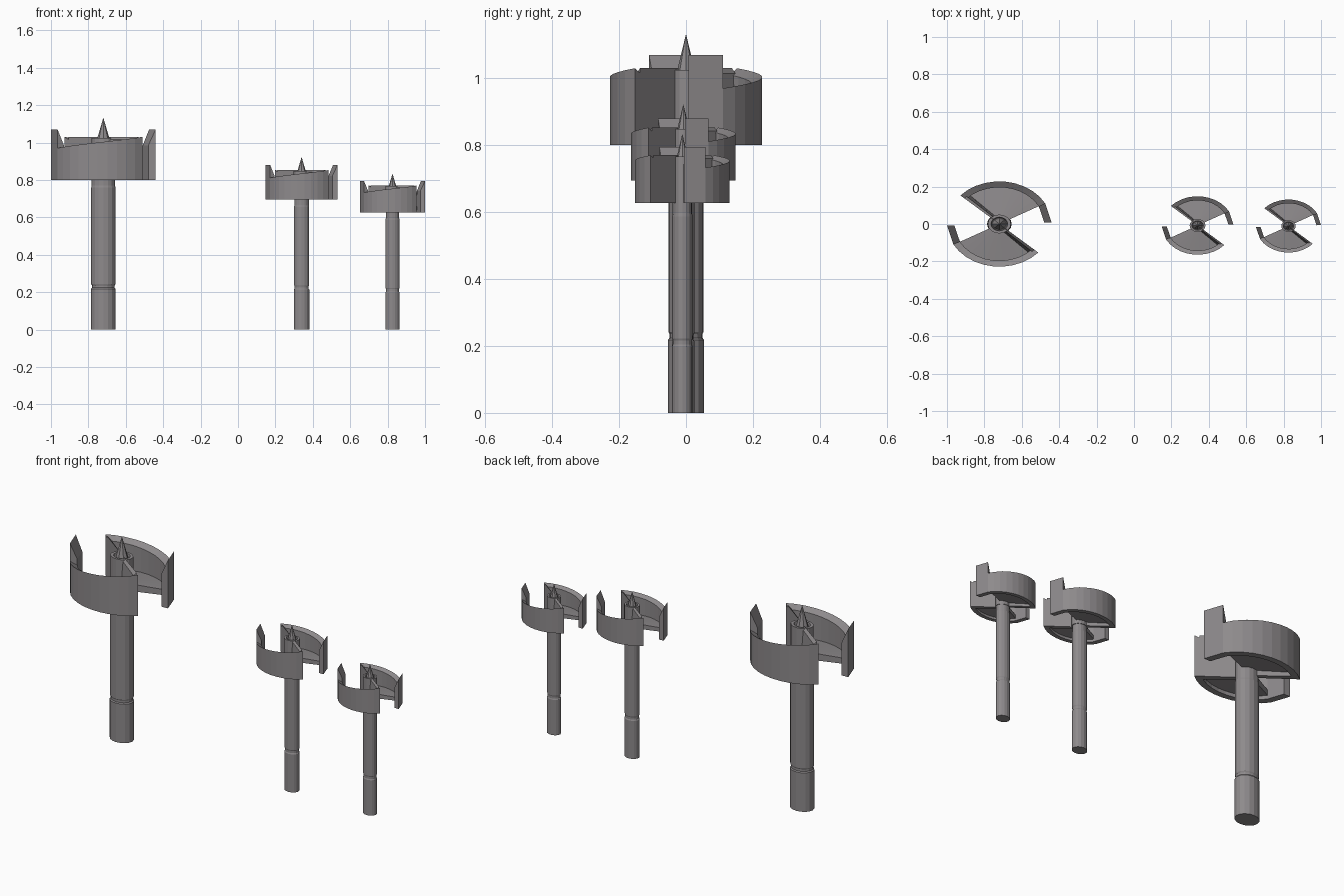
import bpy, bmesh
from math import sin, cos, radians, pi

if "Cube" in bpy.data.objects:
    bpy.data.objects.remove(bpy.data.objects["Cube"])

STEEL = (0.27, 0.255, 0.262)
steel = bpy.data.materials.new("grey steel")
steel.use_nodes = True
steel.diffuse_color = (*STEEL, 1)
steel.node_tree.nodes["Principled BSDF"].inputs["Base Color"].default_value = (*STEEL, 1)

RX, RY = 0.28, 0.228      # head radii of the largest bit
SQUASH = RY / RX          # bits are slightly oval
INNER = 0.86              # inner wall radius as a share of the outer


def polar(r, deg, z):
    a = radians(deg)
    return (RX * r * cos(a), RY * r * sin(a), z)


def sweep(bm, sections):
    """Join a row of equal cross-sections into a closed solid."""
    rings = [[bm.verts.new(p) for p in s] for s in sections]
    n = len(rings[0])
    for a, b in zip(rings, rings[1:]):
        for i in range(n):
            j = (i + 1) % n
            bm.faces.new((a[i], a[j], b[j], b[i]))
    bm.faces.new(rings[0])
    bm.faces.new(rings[-1])


def lathe(bm, profile, sides):
    """Revolve (radius, height) pairs around the bit's axis."""
    sweep(bm, [[(r * cos(2 * pi * i / sides), SQUASH * r * sin(2 * pi * i / sides), z)
                for i in range(sides)] for r, z in profile])


def finish(name, bm, location, scale=1.0):
    bmesh.ops.recalc_face_normals(bm, faces=bm.faces)
    mesh = bpy.data.meshes.new(name)
    bm.to_mesh(mesh)
    bm.free()
    mesh.materials.append(steel)
    ob = bpy.data.objects.new(name, mesh)
    ob.location = location
    ob.scale = (scale,) * 3
    bpy.context.collection.objects.link(ob)


def wall_section(deg, top, drop):
    """Rim slice with a sharp outer edge bevelled down to the inside."""
    return [polar(1, deg, 0), polar(1, deg, top),
            polar(INNER, deg, top - drop), polar(INNER, deg, 0)]


def cutter_half(bm, turn):
    start, end, steps = 29, 138, 10
    angles = [start + (end - start) * i / steps for i in range(steps + 1)]
    # curved rim rising towards the cutting lip
    sweep(bm, [wall_section(a + turn, 0.17 + 0.06 * i / steps, 0.02)
               for i, a in enumerate(angles)])
    # straight spur tooth ahead of the rim
    sweep(bm, [wall_section(a + turn, 0.27, 0.085) for a in (2, start)])
    # thin floor
    sweep(bm, [[polar(0.15, a + turn, 0.03), polar(0.15, a + turn, 0.07),
                polar(0.9, a + turn, 0.05), polar(0.9, a + turn, 0.02)]
               for a in angles])
    # radial cutting lip, sloping back to the floor
    sweep(bm, [[polar(r, end + turn, 0), polar(r, end + turn, 0.23),
                polar(r, end + turn - back * 0.5, 0.215),
                polar(r, end + turn - back, 0.05), polar(r, end + turn - back, 0)]
               for r, back in ((0.15, 35), (0.9, 8))])


def build_bit(label, x, y, size, shaft_r, base, groove):
    # shank with a shallow groove and a slight neck
    bm = bmesh.new()
    r = shaft_r
    lathe(bm, [(r, 0), (r, groove - 0.012), (r * 0.92, groove - 0.006),
               (r * 0.92, groove + 0.006), (r * 0.98, groove + 0.012),
               (r * 0.98, base - 0.04), (r * 0.94, base - 0.03),
               (r * 0.94, base + 0.02)], 16)
    finish(label + "_shank", bm, (x, y, 0))

    # hub and centre point
    bm = bmesh.new()
    lathe(bm, [(0.062, 0), (0.062, 0.225), (0.045, 0.225), (0.04, 0.2)], 16)
    finish(label + "_hub", bm, (x, y, base), size)
    bm = bmesh.new()
    lathe(bm, [(0.042, 0.19), (0.0008, 0.33)], 8)
    finish(label + "_centre_point", bm, (x, y, base), size)

    # two opposite cutter halves
    for side, turn in (("back", 0), ("front", 180)):
        bm = bmesh.new()
        cutter_half(bm, turn)
        finish(f"{label}_{side}_cutter", bm, (x, y, base), size)


build_bit("large_bit", -0.72, 0, 1.0, 0.066, 0.80, 0.23)
build_bit("medium_bit", 0.34, -0.008, 0.685, 0.041, 0.695, 0.225)
build_bit("small_bit", 0.826, -0.011, 0.622, 0.038, 0.627, 0.21)
